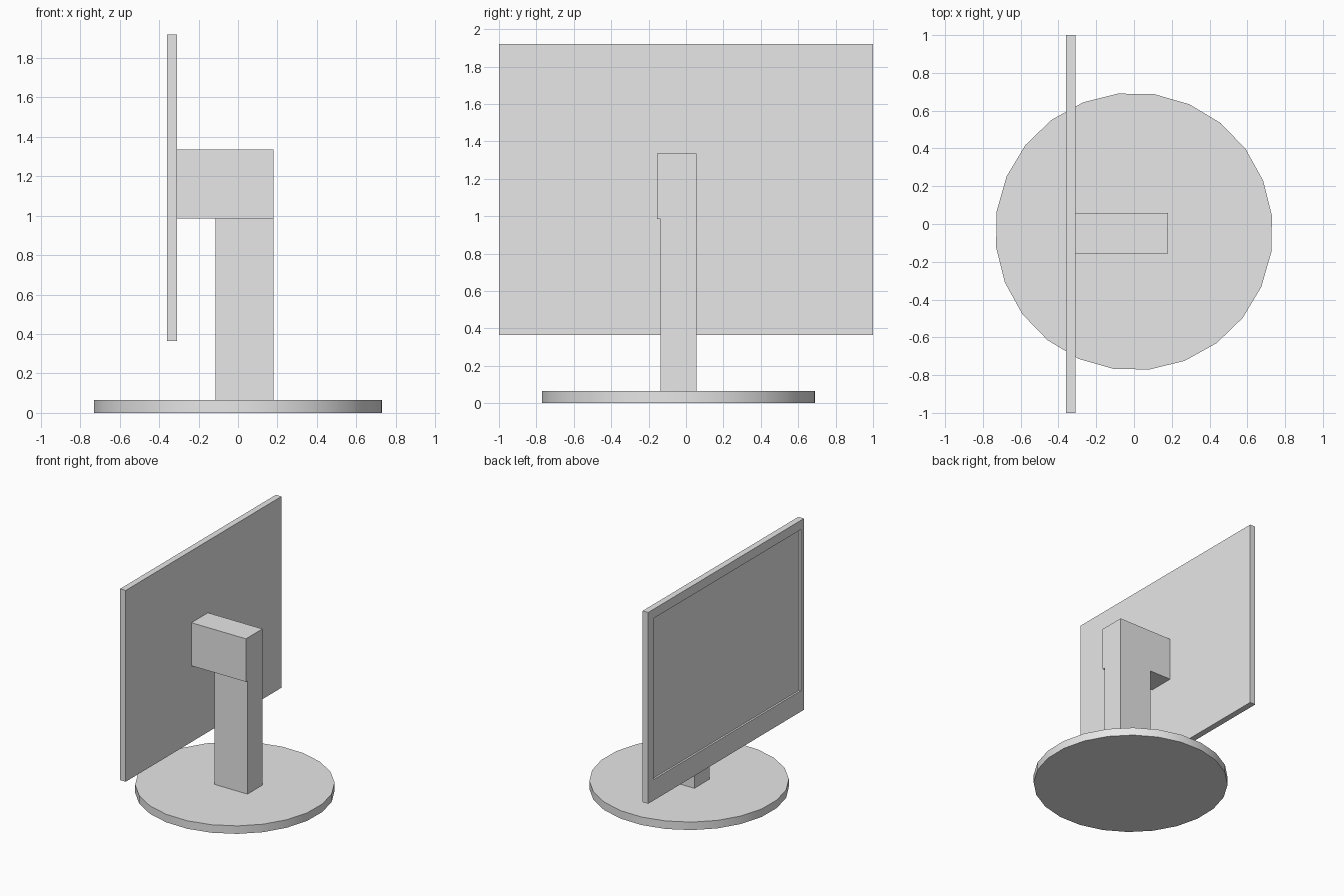
import bpy, bmesh, math
from mathutils import Matrix

if "Cube" in bpy.data.objects:
    bpy.data.objects.remove(bpy.data.objects["Cube"])

grey = bpy.data.materials.new("light grey")
grey.diffuse_color = (0.8, 0.8, 0.8, 1)
grey.use_nodes = True
grey.node_tree.nodes["Principled BSDF"].inputs["Base Color"].default_value = grey.diffuse_color


def add_object(name, bm):
    bmesh.ops.recalc_face_normals(bm, faces=bm.faces)
    mesh = bpy.data.meshes.new(name)
    bm.to_mesh(mesh)
    bm.free()
    mesh.materials.append(grey)
    obj = bpy.data.objects.new(name, mesh)
    bpy.context.collection.objects.link(obj)
    return obj


def box_bmesh(x, y, z):
    """Box spanning the given (min, max) ranges."""
    bm = bmesh.new()
    bmesh.ops.create_cube(bm, size=1)
    for v in bm.verts:
        v.co = [(a + b) / 2 + c * (b - a) for (a, b), c in zip((x, y, z), v.co)]
    return bm


# Round foot, 24 sides with a smooth rim
bm = bmesh.new()
place = Matrix.Translation((0, -0.04, 0.0325)) @ Matrix.Rotation(math.radians(6.5), 4, 'Z')
bmesh.ops.create_cone(bm, cap_ends=True, segments=24, radius1=0.735, radius2=0.735,
                      depth=0.065, matrix=place)
base = add_object("base", bm)
bpy.context.view_layer.objects.active = base
base.select_set(True)
bpy.ops.object.shade_smooth_by_angle(angle=math.radians(30))

# Upright and the mounting block on top of it
add_object("post", box_bmesh((-0.115, 0.18), (-0.135, 0.057), (0.065, 0.985)))
add_object("mount", box_bmesh((-0.31, 0.18), (-0.155, 0.057), (0.985, 1.335)))

# Screen housing with a shallow recessed display on the -x side
bm = box_bmesh((-0.36, -0.31), (-1, 1), (0.365, 1.92))
face = min(bm.faces, key=lambda f: f.calc_center_median().x)
bmesh.ops.inset_region(bm, faces=[face], thickness=0.05)
for v in face.verts:
    v.co.y = 0.93 if v.co.y > 0 else -0.96
    v.co.z = 1.845 if v.co.z > 1 else 0.535
# A hairline inset followed by a push gives upright recess walls
bmesh.ops.inset_region(bm, faces=[face], thickness=0.0005)
for v in face.verts:
    v.co.x += 0.015
add_object("screen", bm)
